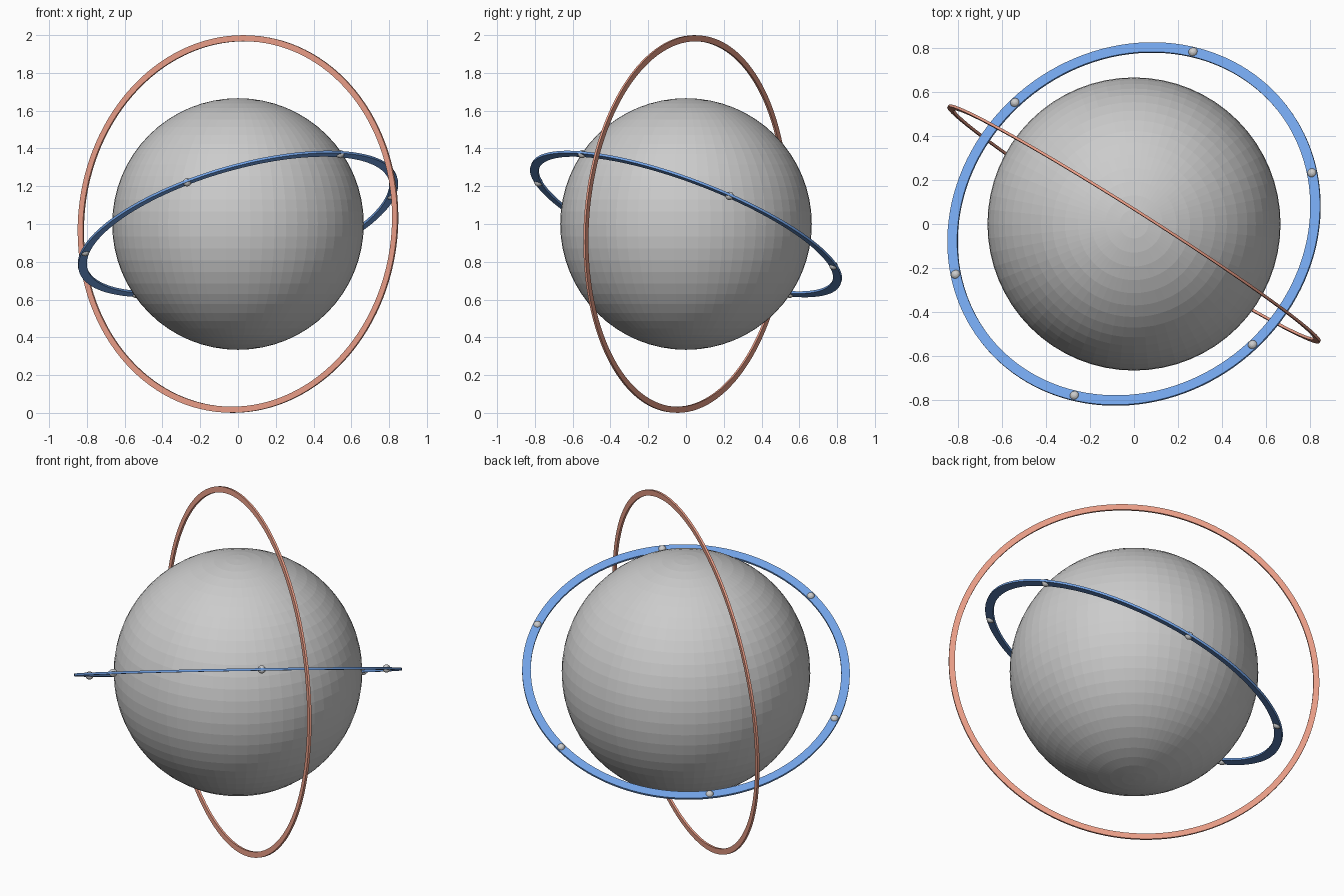
import bpy, bmesh, math
from mathutils import Vector, Matrix

if "Cube" in bpy.data.objects:
    bpy.data.objects.remove(bpy.data.objects["Cube"])

CENTRE = Vector((0, 0, 1))


def material(name, rgb):
    m = bpy.data.materials.new(name)
    m.diffuse_color = (*rgb, 1)
    m.use_nodes = True
    m.node_tree.nodes["Principled BSDF"].inputs["Base Color"].default_value = m.diffuse_color
    return m


def frame(normal, start):
    """Matrix whose z is the ring axis and whose x points towards start."""
    n = Vector(normal).normalized()
    u = Vector(start)
    u = (u - n * u.dot(n)).normalized()
    m = Matrix((u, n.cross(u), n)).transposed().to_4x4()
    m.translation = CENTRE
    return m


def add_object(name, bm, matrix, mat=None):
    bmesh.ops.recalc_face_normals(bm, faces=bm.faces)
    me = bpy.data.meshes.new(name)
    bm.to_mesh(me)
    bm.free()
    ob = bpy.data.objects.new(name, me)
    ob.matrix_world = matrix
    bpy.context.collection.objects.link(ob)
    if mat:
        me.materials.append(mat)
    return ob


def flat_ring(name, r_in, r_out, thick, matrix, mat, seg=128):
    bm = bmesh.new()
    h = thick / 2
    profile = [(r_in, -h), (r_out, -h), (r_out, h), (r_in, h)]
    loops = []
    for i in range(seg):
        a = math.tau * i / seg
        loops.append([bm.verts.new((r * math.cos(a), r * math.sin(a), z)) for r, z in profile])
    for i in range(seg):
        p, q = loops[i], loops[(i + 1) % seg]
        for j in range(4):
            k = (j + 1) % 4
            bm.faces.new((p[j], q[j], q[k], p[k]))
    ob = add_object(name, bm, matrix, mat)
    bpy.ops.object.select_all(action='DESELECT')
    ob.select_set(True)
    bpy.context.view_layer.objects.active = ob
    bpy.ops.object.shade_smooth_by_angle(angle=math.radians(30))


def ball(name, radius, matrix, u, v):
    bm = bmesh.new()
    bmesh.ops.create_uvsphere(bm, u_segments=u, v_segments=v, radius=radius)
    return add_object(name, bm, matrix)


# central globe
ball("globe", 0.666, Matrix.Translation(CENTRE), 64, 32)

# upright outer ring
flat_ring("outer_ring", 0.969, 1.001, 0.012,
          frame((0.535, 0.843, -0.058), (0, 0, 1)),
          material("coral", (0.85, 0.35, 0.25)))

# tilted inner ring
tilt = frame((-0.265, 0.347, 0.903), (0.54, -0.55, 0.37))
flat_ring("inner_ring", 0.832, 0.878, 0.013, tilt,
          material("blue", (0.17, 0.37, 0.81)))

# six beads set into the inner ring
for i in range(6):
    m = tilt @ Matrix.Rotation(i * math.tau / 6, 4, 'Z') @ Matrix.Translation((0.855, 0, 0))
    ball(f"bead_{i + 1}", 0.022, m, 16, 10)
